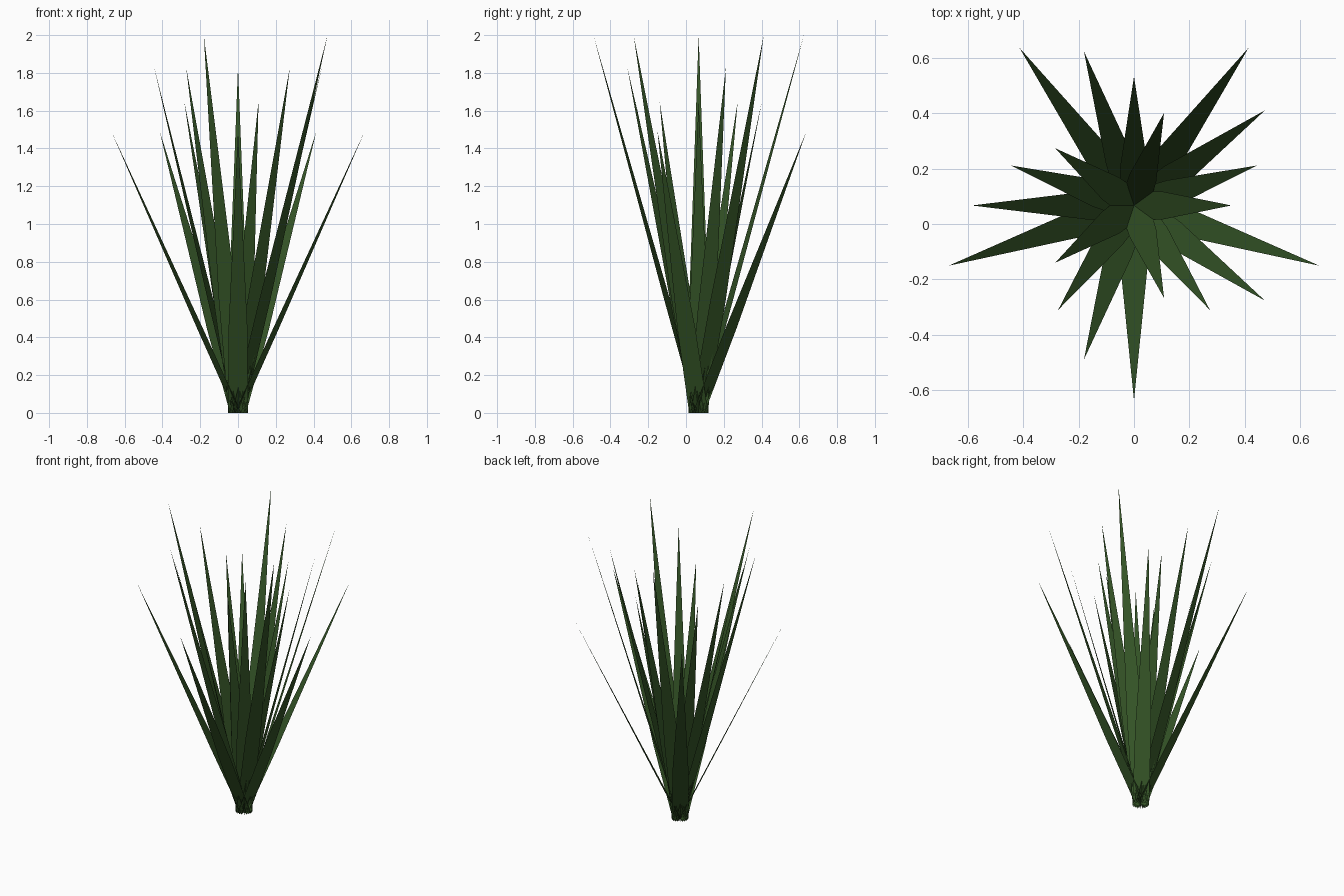
import bpy
import math
from mathutils import Vector

if "Cube" in bpy.data.objects:
    bpy.data.objects.remove(bpy.data.objects["Cube"])

CENTRE = Vector((0, 0.067, 0))
COUNT = 20
# tip reach and tip height of the four leaf types, repeated round the plant
TIPS = [(0.352, 1.65), (0.467, 1.83), (0.586, 2.0), (0.705, 1.49)]
# half width along the blade: (fraction of length, half width)
BLADE = [(0.0, 0.053), (0.3, 0.05)]

green = bpy.data.materials.new("leaf_green")
green.diffuse_color = (0.035, 0.09, 0.02, 1)
green.use_nodes = True
green.node_tree.nodes["Principled BSDF"].inputs["Base Color"].default_value = green.diffuse_color


def leaf(name, angle, reach, height):
    """Flat tapering blade, leaning outward from the plant centre."""
    out = Vector((math.cos(angle), math.sin(angle), 0))
    side = Vector((-math.sin(angle), math.cos(angle), 0))
    tip = out * reach + Vector((0, 0, height))
    verts = []
    for t, w in BLADE:
        verts += [CENTRE + tip * t - side * w, CENTRE + tip * t + side * w]
    verts.append(CENTRE + tip)
    # faces wind so the normals point outward from the plant
    mesh = bpy.data.meshes.new(name)
    mesh.from_pydata([tuple(v) for v in verts], [], [(0, 1, 3, 2), (2, 3, 4)])
    mesh.materials.append(green)
    mesh.update()
    bpy.context.collection.objects.link(bpy.data.objects.new(name, mesh))


# ring of leaves
for i in range(COUNT):
    leaf(f"leaf_{i + 1:02d}", math.tau * i / COUNT, *TIPS[i % 4])
